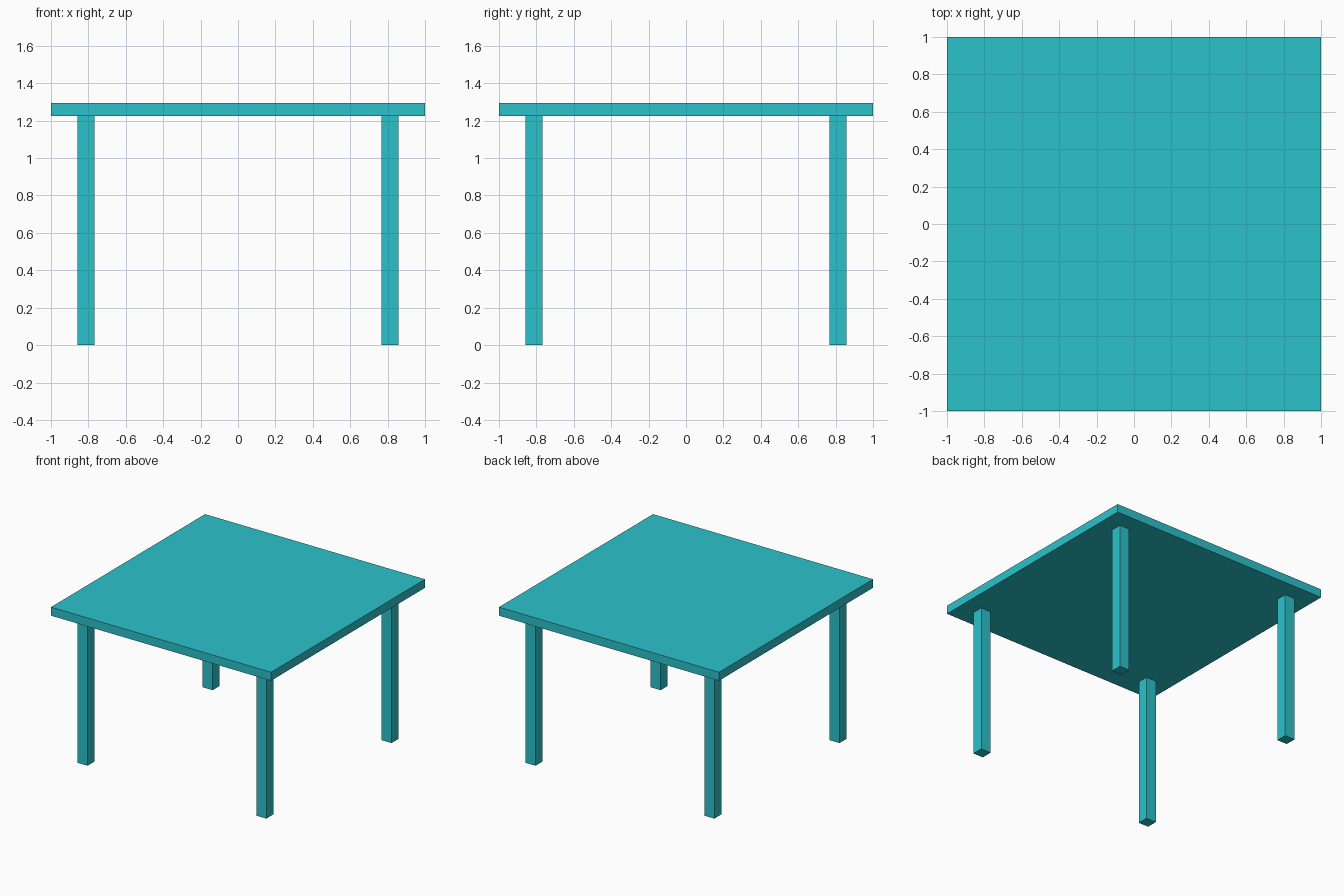
import bpy

if "Cube" in bpy.data.objects:
    bpy.data.objects.remove(bpy.data.objects["Cube"])

TOP_Z, UNDER_Z = 1.295, 1.225
LEG_POS, LEG_W = 0.8125, 0.091

teal = bpy.data.materials.new("teal")
teal.diffuse_color = (0.025, 0.54, 0.60, 1)
teal.use_nodes = True
teal.node_tree.nodes["Principled BSDF"].inputs["Base Color"].default_value = teal.diffuse_color


def box(name, center, size):
    bpy.ops.mesh.primitive_cube_add(size=1, location=center)
    ob = bpy.context.object
    ob.name = name
    ob.scale = size
    bpy.ops.object.transform_apply(location=False, rotation=False, scale=True)
    ob.data.materials.append(teal)
    return ob


# Square slab top
box("tabletop", (0, 0, (TOP_Z + UNDER_Z) / 2), (2, 2, TOP_Z - UNDER_Z))

# Four square legs, set in from the corners
for y_name, sy in (("front", -1), ("back", 1)):
    for x_name, sx in (("left", -1), ("right", 1)):
        box(f"{y_name}_{x_name}_leg",
            (sx * LEG_POS, sy * LEG_POS, UNDER_Z / 2),
            (LEG_W, LEG_W, UNDER_Z))
